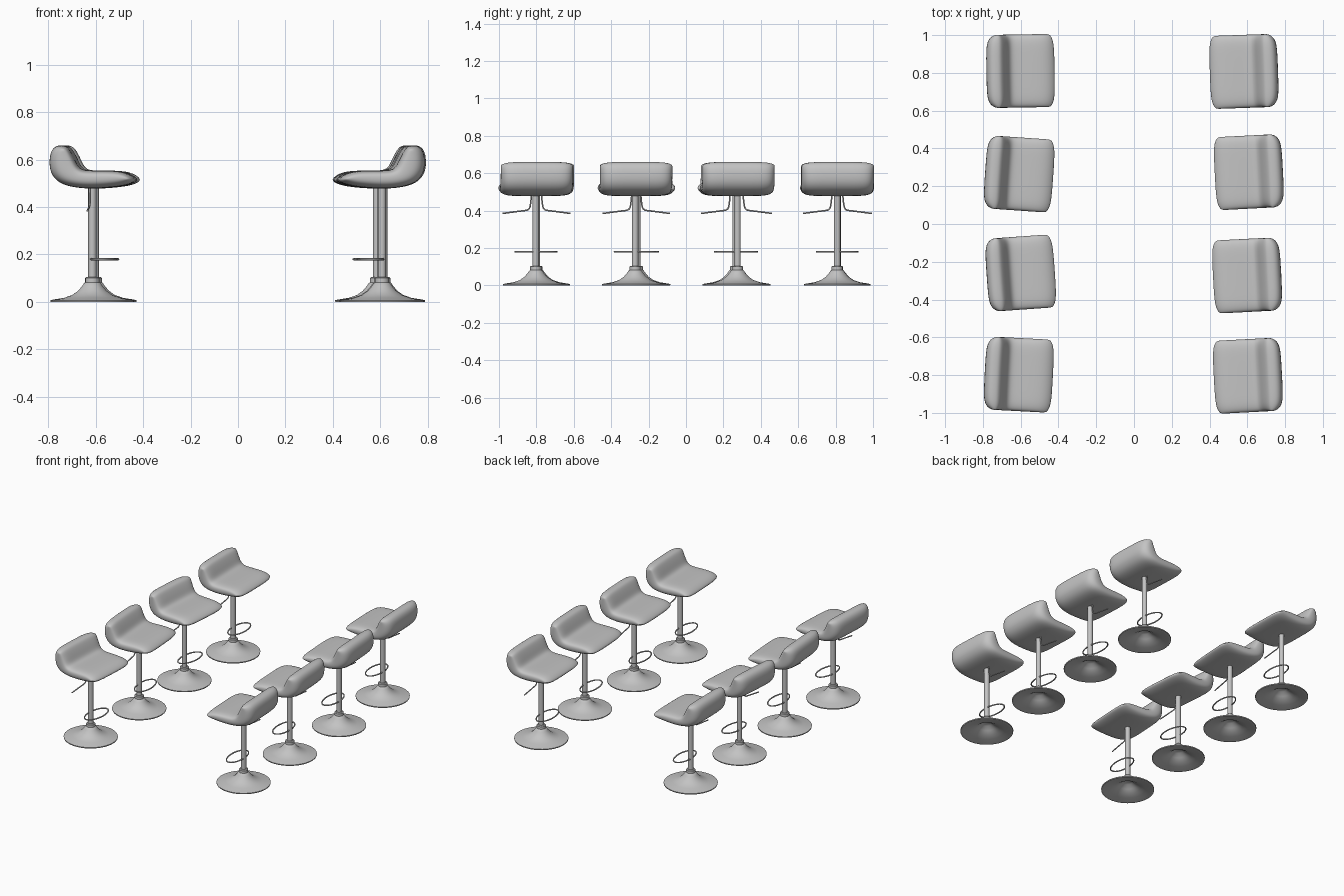
import bpy, bmesh, math

cube = bpy.data.objects.get("Cube")
if cube:
    bpy.data.objects.remove(cube, do_unlink=True)

grey = bpy.data.materials.new("light_grey")
grey.use_nodes = True
colour = (0.55, 0.55, 0.55, 1)
grey.diffuse_color = colour
grey.node_tree.nodes["Principled BSDF"].inputs["Base Color"].default_value = colour


def add_object(name, data):
    data.materials.append(grey)
    obj = bpy.data.objects.new(name, data)
    bpy.context.collection.objects.link(obj)
    return obj


def mesh_object(name, bm, sharp=40):
    bmesh.ops.recalc_face_normals(bm, faces=bm.faces)
    for face in bm.faces:
        face.smooth = True
    mesh = bpy.data.meshes.new(name)
    bm.to_mesh(mesh)
    bm.free()
    mesh.set_sharp_from_angle(angle=math.radians(sharp))
    return add_object(name, mesh)


def lathe(name, profile, steps=40):
    bm = bmesh.new()
    verts = [bm.verts.new((r, 0, z)) for r, z in profile]
    edges = [bm.edges.new(pair) for pair in zip(verts, verts[1:])]
    bmesh.ops.spin(bm, geom=verts + edges, cent=(0, 0, 0), axis=(0, 0, 1),
                   angle=math.tau, steps=steps)
    bmesh.ops.remove_doubles(bm, verts=bm.verts, dist=0.0005)
    return mesh_object(name, bm)


def rod(name, points, radius, cyclic=False, kind="POLY"):
    curve = bpy.data.curves.new(name, "CURVE")
    curve.dimensions = "3D"
    curve.bevel_depth = radius
    curve.bevel_resolution = 2
    curve.use_fill_caps = True
    spline = curve.splines.new(kind)
    spline.points.add(len(points) - 1)
    for point, co in zip(spline.points, points):
        point.co = (*co, 1)
    spline.use_cyclic_u = cyclic
    if kind == "NURBS":
        spline.use_endpoint_u = True
        spline.order_u = 3
    return add_object(name, curve)


def make_seat():
    # Side profile from front lip to top of back: (outer x, z, inner x, z)
    profile = [
        (0.186, 0.507, 0.186, 0.522), (0.15, 0.491, 0.15, 0.547),
        (0.09, 0.482, 0.09, 0.554), (0, 0.476, 0.01, 0.554),
        (-0.075, 0.482, -0.035, 0.555), (-0.14, 0.5, -0.055, 0.572),
        (-0.175, 0.545, -0.068, 0.602), (-0.178, 0.6, -0.085, 0.635),
        (-0.17, 0.64, -0.1, 0.656), (-0.148, 0.66, -0.12, 0.661),
    ]
    # Slices across the width: y, outline scale, thickness scale
    half = [(0.09, 1, 1), (0.15, 0.98, 0.97), (0.18, 0.92, 0.75), (0.194, 0.85, 0.4)]
    slices = [(-y, s, t) for y, s, t in reversed(half)] + [(0, 1, 1)] + half
    pivot_z = 0.545
    bm = bmesh.new()
    loops = []
    for y, s, t in slices:
        outer, inner = [], []
        for ox, oz, ix, iz in profile:
            mx, mz = (ox + ix) / 2, (oz + iz) / 2
            cx, cz = mx * s, pivot_z + (mz - pivot_z) * s
            outer.append(bm.verts.new((cx + (ox - mx) * t, y, cz + (oz - mz) * t)))
            inner.append(bm.verts.new((cx + (ix - mx) * t, y, cz + (iz - mz) * t)))
        loops.append(outer + inner[::-1])
    count = len(loops[0])
    for a, b in zip(loops, loops[1:]):
        for i in range(count):
            j = (i + 1) % count
            bm.faces.new((a[i], a[j], b[j], b[i]))
    # Side caps
    for loop in (loops[0], loops[-1]):
        for i in range(len(profile) - 1):
            bm.faces.new((loop[i], loop[i + 1], loop[-2 - i], loop[-1 - i]))
    seat = mesh_object("seat", bm, 180)
    subsurf = seat.modifiers.new("smooth", "SUBSURF")
    subsurf.levels = subsurf.render_levels = 2
    return seat


# Flared base with a hollow underside
base = lathe("base", [
    (0.165, 0), (0.176, 0), (0.177, 0.007), (0.165, 0.01), (0.12, 0.017),
    (0.085, 0.029), (0.06, 0.047), (0.043, 0.067), (0.034, 0.08), (0.03, 0.082),
    (0.03, 0.1), (0.025, 0.105), (0.016, 0.105)])
underside = lathe("base_underside", [
    (0.165, 0), (0.12, 0.009), (0.085, 0.02), (0.055, 0.038), (0.03, 0.06), (0, 0.065)])
pole = lathe("pole", [(0, 0.08), (0.0175, 0.08), (0.0175, 0.49), (0, 0.49)], 24)

# Oval foot ring and height lever
foot_ring = rod("foot_ring", [
    (0.047 + 0.052 * math.cos(a), 0.108 * math.sin(a), 0.18)
    for a in (math.tau * i / 40 for i in range(40))], 0.0045, True)
lever = rod("height_lever", [
    (-0.01, -0.03, 0.485), (-0.01, -0.033, 0.44), (-0.01, -0.042, 0.403),
    (-0.01, -0.08, 0.399), (-0.01, -0.185, 0.385)], 0.004, kind="NURBS")

parts = [make_seat(), base, underside, pole, foot_ring, lever]

# Two facing rows of stools: x, y, turn in degrees
places = [
    (-0.605, 0.81, 1), (-0.612, 0.265, -4), (-0.604, -0.26, 4), (-0.614, -0.797, -3),
    (0.586, 0.808, 182), (0.612, 0.275, 183), (0.603, -0.272, 183), (0.607, -0.803, 183),
]
for index, (x, y, turn) in enumerate(places):
    for part in parts:
        stool_part = part
        if index:
            stool_part = part.copy()
            bpy.context.collection.objects.link(stool_part)
        stool_part.location = (x, y, 0)
        stool_part.rotation_euler.z = math.radians(turn)
